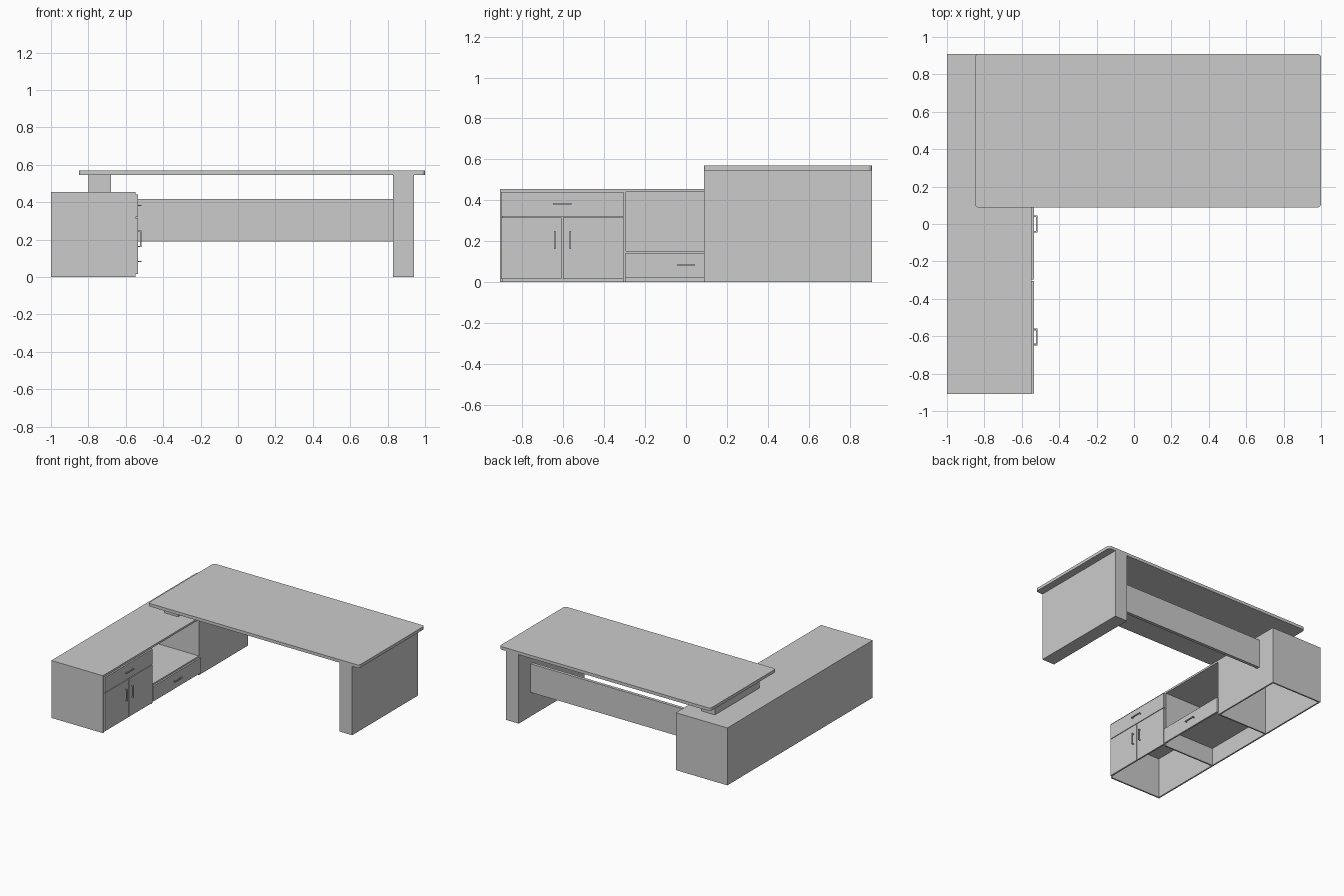
import bpy, bmesh
from mathutils import Vector

if "Cube" in bpy.data.objects:
    bpy.data.objects.remove(bpy.data.objects["Cube"])


def make_boxes(name, spans):
    """One object from boxes given as (x0, x1, y0, y1, z0, z1)."""
    bm = bmesh.new()
    for x0, x1, y0, y1, z0, z1 in spans:
        verts = bmesh.ops.create_cube(bm, size=1)["verts"]
        bmesh.ops.scale(bm, vec=(x1 - x0, y1 - y0, z1 - z0), verts=verts)
        bmesh.ops.translate(bm, vec=((x0 + x1) / 2, (y0 + y1) / 2, (z0 + z1) / 2), verts=verts)
    mesh = bpy.data.meshes.new(name)
    bm.to_mesh(mesh)
    bm.free()
    obj = bpy.data.objects.new(name, mesh)
    bpy.context.collection.objects.link(obj)
    return obj


def box(name, *span):
    return make_boxes(name, [span])


def round_corners(obj, radius):
    """Round the four upright edges of a box."""
    bm = bmesh.new()
    bm.from_mesh(obj.data)
    up = [e for e in bm.edges
          if abs((e.verts[0].co - e.verts[1].co).normalized().dot(Vector((0, 0, 1)))) > 0.9]
    bmesh.ops.bevel(bm, geom=up, offset=radius, segments=5, profile=0.5, affect='EDGES')
    bm.to_mesh(obj.data)
    bm.free()


def handle(name, y, z, upright=False, length=0.09, t=0.007):
    """Bow handle: a bar on two short posts."""
    h, r = length / 2, t / 2
    x0, x1 = FACE, FACE + 0.018
    pieces = [(x1 - t, x1, -h, h), (x0, x1 - t, -h, -h + t), (x0, x1 - t, h - t, h)]
    spans = []
    for a, b, lo, hi in pieces:
        if upright:
            spans.append((a, b, y - r, y + r, z + lo, z + hi))
        else:
            spans.append((a, b, y + lo, y + hi, z - r, z + r))
    make_boxes(name, spans)


T = 0.012                      # board thickness
LEFT, FRONT = -1.0, -0.548     # cabinet depth along x
FACE = -0.535                  # outer face of doors and drawers
END, DIV = 0.91, 0.30          # cabinet ends and dividers along y
UNDER, TOP = 0.44, 0.455       # underside and top of the cabinet top

# Cabinet carcass, open underneath
box("cabinet_top", LEFT, FRONT, -END, END, UNDER, TOP)
box("cabinet_back", LEFT, LEFT + T, -END, END, 0, UNDER)
for side, s in (("near", -1), ("far", 1)):
    for part, y in (("end", END - T / 2), ("divider", DIV)):
        box(f"cabinet_{side}_{part}", LEFT + T, FRONT, s * y - T / 2, s * y + T / 2, 0, UNDER)
box("far_front_panel", FRONT - T, FRONT, DIV + T / 2, END - T, 0, UNDER)

# Shelves: under the top drawer and the open niche
box("drawer_shelf", LEFT + T, FRONT, -END + T, -DIV - T / 2, 0.32, 0.332)
box("niche_shelf", LEFT + T, FRONT, -DIV + T / 2, DIV - T / 2, 0.14, 0.152)

# Doors and drawer fronts
box("top_drawer_front", FRONT, FACE, -0.905, -0.305, 0.321, UNDER)
box("left_door", FRONT, FACE, -0.905, -0.608, 0.015, 0.316)
box("right_door", FRONT, FACE, -0.602, -0.305, 0.015, 0.316)
box("low_drawer_front", FRONT, FACE, -0.298, 0.298, 0.02, 0.14)

# Handles
handle("top_drawer_handle", -0.605, 0.382)
handle("low_drawer_handle", 0.0, 0.083)
handle("left_door_handle", -0.643, 0.205, upright=True)
handle("right_door_handle", -0.567, 0.205, upright=True)

# Desk
desk_top = box("desk_top", -0.85, 1.0, 0.088, 0.91, 0.546, 0.57)
round_corners(desk_top, 0.02)
box("desk_leg", 0.83, 0.94, 0.088, 0.91, 0, 0.546)
box("desk_riser", -0.80, -0.68, 0.22, 0.78, TOP, 0.546)
box("modesty_panel", FRONT, 0.83, 0.735, 0.76, 0.19, 0.417)
